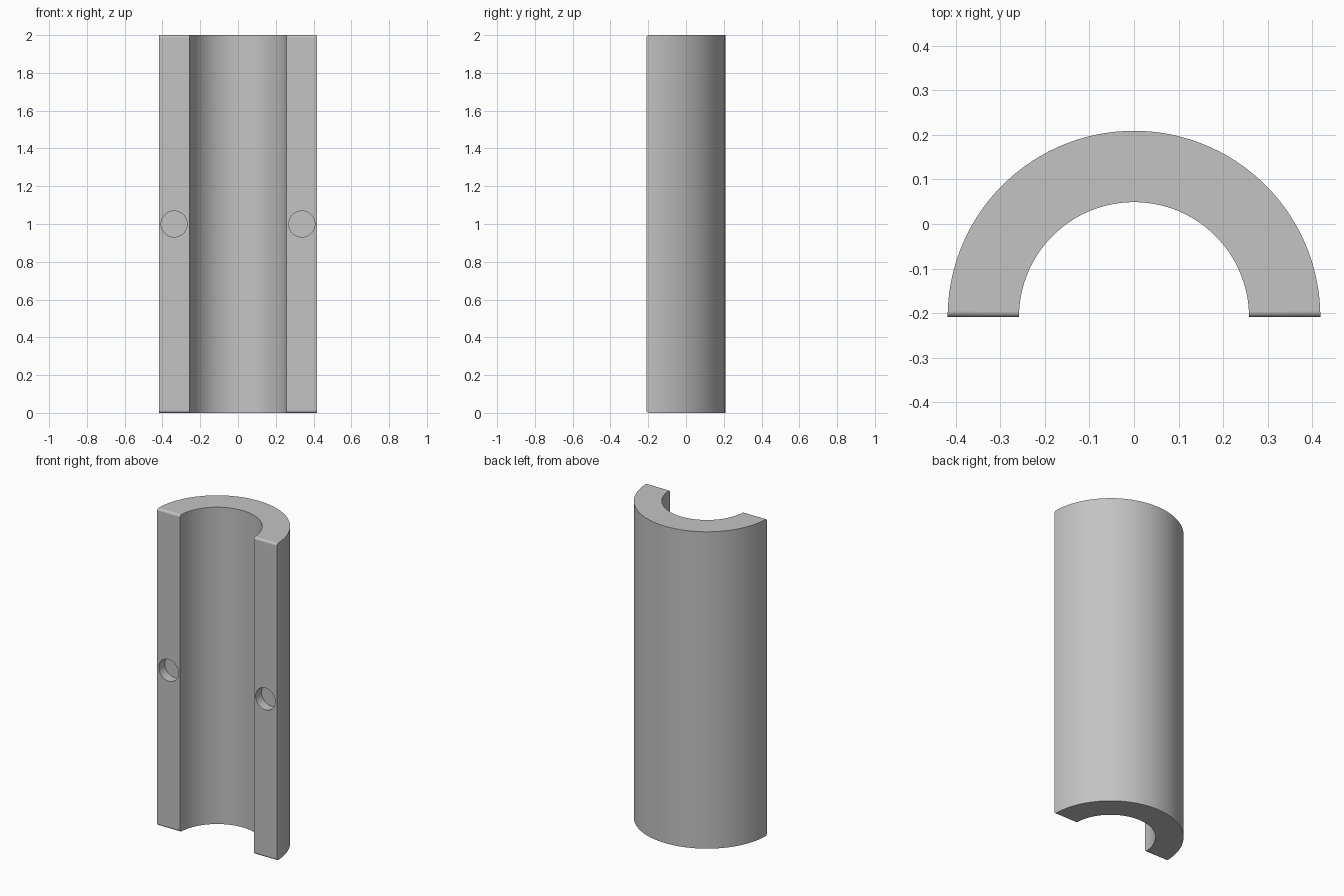
import bpy
import bmesh
from math import cos, sin, pi, radians
from mathutils import Matrix, Vector

OUTER, INNER, HEIGHT = 0.418, 0.258, 2.0
FRONT = -OUTER / 2
SEGMENTS = 72
ROUND = 0.013
HOLE_RADIUS, HOLE_DEPTH = 0.069, 0.06

cube = bpy.data.objects.get("Cube")
if cube:
    bpy.data.objects.remove(cube, do_unlink=True)

grey = bpy.data.materials.new("plain grey")
grey.use_nodes = True
colour = (0.55, 0.55, 0.55, 1)
grey.diffuse_color = colour
grey.node_tree.nodes["Principled BSDF"].inputs["Base Color"].default_value = colour


def make_object(name, bm):
    bmesh.ops.recalc_face_normals(bm, faces=bm.faces)
    mesh = bpy.data.meshes.new(name)
    bm.to_mesh(mesh)
    bm.free()
    mesh.materials.append(grey)
    obj = bpy.data.objects.new(name, mesh)
    bpy.context.collection.objects.link(obj)
    return obj


def arc(radius):
    angles = [pi * i / SEGMENTS for i in range(SEGMENTS + 1)]
    return [(radius * cos(a), FRONT + radius * sin(a), 0) for a in angles]


# Half tube: extruded half-ring profile
bm = bmesh.new()
profile = arc(OUTER) + arc(INNER)[::-1]
base = bm.faces.new([bm.verts.new(p) for p in profile])
top = bmesh.ops.extrude_face_region(bm, geom=[base], use_keep_orig=True)["geom"]
bmesh.ops.translate(bm, vec=(0, 0, HEIGHT),
                    verts=[v for v in top if isinstance(v, bmesh.types.BMVert)])

# Rounded ends of the two front faces
ends = [e for e in bm.edges
        if all(v.co.y < FRONT + 0.001 for v in e.verts)
        and abs(e.verts[0].co.z - e.verts[1].co.z) < 0.001]
bmesh.ops.bevel(bm, geom=ends, offset=ROUND, segments=5, profile=0.5,
                affect='EDGES')
half_tube = make_object("half_tube", bm)

# Round blind holes in the front faces
bm = bmesh.new()
for side in (-1, 1):
    place = (Matrix.Translation((side * (OUTER + INNER) / 2, FRONT, HEIGHT / 2))
             @ Matrix.Rotation(pi / 2, 4, 'X'))
    bmesh.ops.create_cone(bm, cap_ends=True, segments=48, radius1=HOLE_RADIUS,
                          radius2=HOLE_RADIUS, depth=2 * HOLE_DEPTH, matrix=place)
cutter = make_object("hole_cutter", bm)
cutter.hide_render = True

bpy.context.view_layer.objects.active = half_tube
half_tube.select_set(True)
cut = half_tube.modifiers.new("holes", 'BOOLEAN')
cut.object = cutter
cut.operation = 'DIFFERENCE'
cut.solver = 'EXACT'
bpy.ops.object.modifier_apply(modifier=cut.name)
bpy.data.objects.remove(cutter, do_unlink=True)

# Smooth curved walls, flat ends, front faces and hole floors
bpy.ops.object.shade_smooth_by_angle(angle=radians(30))
for face in half_tube.data.polygons:
    if max(abs(face.normal.y), abs(face.normal.z)) > 0.9999:
        face.use_smooth = False
